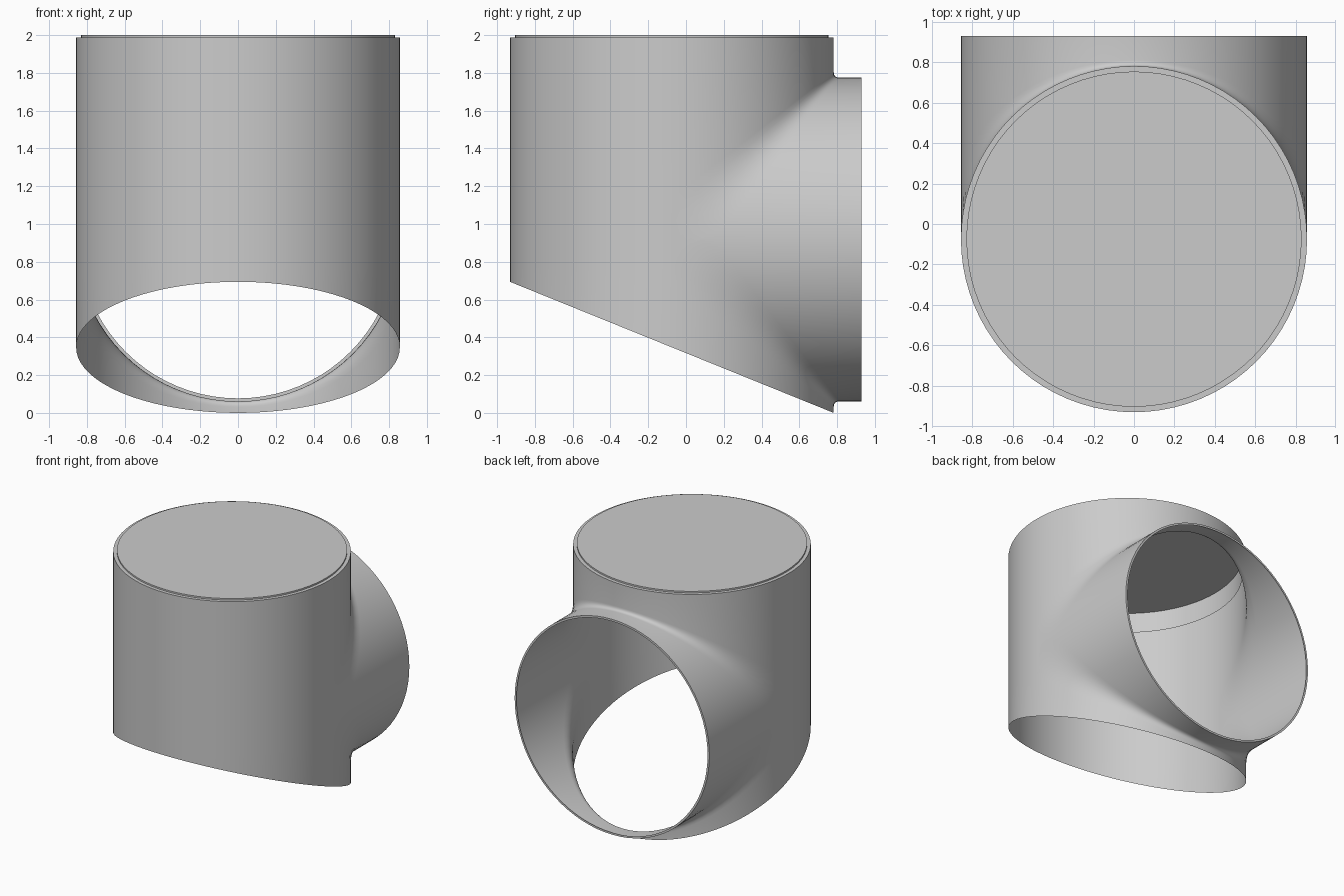
import bpy, bmesh, math

if "Cube" in bpy.data.objects:
    bpy.data.objects.remove(bpy.data.objects["Cube"])

R, YC, ZC = 0.857, -0.075, 0.918      # shared radius, tank axis y, branch axis z
TOP, END = 1.988, 0.93                # tank top, branch end
R_LID, R_LIP = 0.83, 0.841
N, SEG = 40, 6
D_MID, D_SIDE = 0.03, 0.22            # blend setback at centre line and sides


def bottom(y):
    return 0.347 * 2 * (YC + R - y) / (2 * R)


def finish(bm, name):
    bmesh.ops.remove_doubles(bm, verts=bm.verts, dist=1e-5)
    bmesh.ops.recalc_face_normals(bm, faces=bm.faces)
    me = bpy.data.meshes.new(name)
    bm.to_mesh(me)
    bm.free()
    ob = bpy.data.objects.new(name, me)
    bpy.context.collection.objects.link(ob)
    bpy.ops.object.select_all(action='DESELECT')
    ob.select_set(True)
    bpy.context.view_layer.objects.active = ob
    bpy.ops.object.shade_smooth_by_angle(angle=math.radians(30))
    return ob


def skin(bm, columns):
    vs = [[bm.verts.new(p) for p in col] for col in columns]
    for a, b in zip(vs, vs[1:]):
        for i in range(len(a) - 1):
            bm.faces.new((a[i], b[i], b[i + 1], a[i + 1]))


def blend(s, sign):
    # rounded corner where the tank wall turns into the branch pipe
    d = D_MID + (D_SIDE - D_MID) * (1 - s / R)
    return [(YC + s + d * (t / SEG) ** 2,
             ZC + sign * (s + d * (1 - t / SEG) ** 2)) for t in range(SEG + 1)]


def back_column(k, sign):
    a = math.pi * k / N
    c, sn = math.cos(a), math.sin(a)
    x, s = R * c, R * sn
    col = []
    if sign > 0:
        col += [(R_LID * c, YC + R_LID * sn, TOP), (x, YC + s, TOP)]
    else:
        col += [(x, YC + s, bottom(YC + s))]
    col += [(x, y, z) for y, z in blend(s, sign)]
    col += [(x, END, ZC + sign * s), (R_LIP * c, END, ZC + sign * R_LIP * sn)]
    return col


def front_column(k):
    a = math.pi * k / N
    c, sn = math.cos(a), math.sin(a)
    x, y, w = R * c, YC - R * sn, D_SIDE * (1 - 0.5 * sn)
    return [(R_LID * c, YC - R_LID * sn, TOP), (x, y, TOP), (x, y, ZC + w),
            (x, y, ZC - w), (x, y, bottom(y))]


# tank wall with slanted foot and blended branch pipe
bm = bmesh.new()
for sign in (1, -1):
    skin(bm, [back_column(k, sign) for k in range(N + 1)])
skin(bm, [front_column(k) for k in range(N + 1)])
# flat side patches between the upper and lower blends
for x in (R, -R):
    loop = blend(0, 1) + blend(0, -1)[-2::-1]
    bm.faces.new([bm.verts.new((x, y, z)) for y, z in loop])
finish(bm, "tee_pipe_body")

# lid: flat disc with a short skirt inside the tank
bm = bmesh.new()
ring = [2 * math.pi * k / (2 * N) for k in range(2 * N + 1)]
skin(bm, [[(R_LID * math.cos(a), YC + R_LID * math.sin(a), z) for z in (2.0, 1.84)]
          for a in ring])
bm.faces.new([bm.verts.new((R_LID * math.cos(a), YC + R_LID * math.sin(a), 2.0))
              for a in ring[:-1]])
finish(bm, "top_lid")
